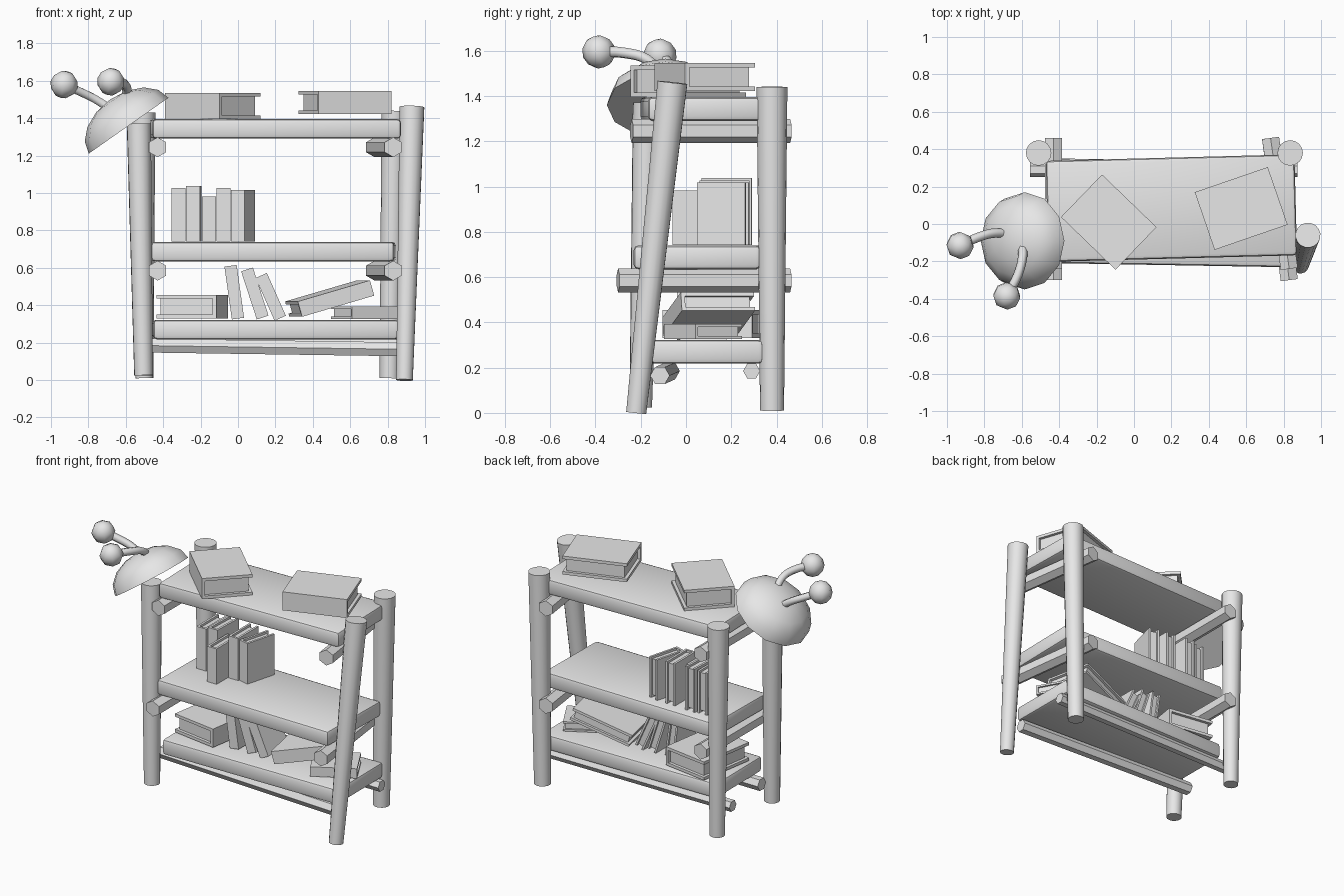
import bpy
import bmesh
import math
from mathutils import Vector, Matrix, Euler

cube = bpy.data.objects.get("Cube")
if cube:
    bpy.data.objects.remove(cube, do_unlink=True)

grey = bpy.data.materials.new("plain_grey")
grey.use_nodes = True
grey.diffuse_color = (0.8, 0.8, 0.8, 1)
grey.node_tree.nodes["Principled BSDF"].inputs["Base Color"].default_value = (0.8, 0.8, 0.8, 1)


def finish(name, bm, matrix=Matrix(), smooth=None):
    """Turn a bmesh into a named object with the shared material."""
    mesh = bpy.data.meshes.new(name)
    bm.to_mesh(mesh)
    bm.free()
    mesh.materials.append(grey)
    obj = bpy.data.objects.new(name, mesh)
    bpy.context.collection.objects.link(obj)
    obj.matrix_world = matrix
    if smooth:
        bpy.ops.object.select_all(action="DESELECT")
        obj.select_set(True)
        bpy.context.view_layer.objects.active = obj
        bpy.ops.object.shade_smooth_by_angle(angle=math.radians(smooth))
    return obj


def placed(loc, rot=(0, 0, 0)):
    angles = [math.radians(a) for a in rot]
    return Matrix.Translation(loc) @ Euler(angles).to_matrix().to_4x4()


def add_box(bm, low, high):
    low, high = Vector(low), Vector(high)
    move = Matrix.Translation((low + high) / 2)
    bmesh.ops.create_cube(bm, size=1, matrix=move @ Matrix.Diagonal((*(high - low), 1)))


def pole(name, start, end, r1, r2, sides, turn=0, smooth=None):
    """Tapered rod between two points."""
    start, end = Vector(start), Vector(end)
    axis = end - start
    bm = bmesh.new()
    bmesh.ops.create_cone(bm, cap_ends=True, segments=sides, radius1=r1, radius2=r2,
                          depth=axis.length)
    spin = Matrix.Rotation(math.radians(turn), 4, "Z")
    aim = axis.to_track_quat("Z", "Y").to_matrix().to_4x4()
    return finish(name, bm, Matrix.Translation((start + end) / 2) @ aim @ spin, smooth)


def shelf(name, loc, size, rot):
    bm = bmesh.new()
    half = Vector(size) / 2
    add_box(bm, -half, half)
    bmesh.ops.bevel(bm, geom=bm.edges[:], offset=0.02, segments=2, profile=0.5, affect="EDGES")
    finish(name, bm, placed(loc, rot), 35)


def book(name, loc, length, width, thick, rot, standing=False):
    """Spine on -y, covers above and below, page block set back on three sides."""
    x, y, z = length / 2, width / 2, thick / 2
    c = min(0.02, thick * 0.2)
    bm = bmesh.new()
    add_box(bm, (-x, -y, z - c), (x, y, z))
    add_box(bm, (-x, -y, -z), (x, y, c - z))
    add_box(bm, (-x, -y, c - z), (x, c - y, z - c))
    add_box(bm, (c - x, c - y, c - z), (x - c, y - c, z - c))
    upright = Matrix.Rotation(math.pi / 2, 4, "Y") if standing else Matrix()
    finish(name, bm, placed(loc, rot) @ upright)


# Legs
pole("front_leg_right_end", (0.89, -0.22, 0), (0.93, -0.06, 1.46), 0.045, 0.067, 16, smooth=35)
pole("back_leg_right_end", (0.81, 0.38, 0.01), (0.835, 0.38, 1.44), 0.053, 0.068, 16, smooth=35)
pole("front_leg_left_end", (-0.505, -0.2, 0.025), (-0.53, -0.17, 1.37), 0.05, 0.065, 16, smooth=35)
pole("back_leg_left_end", (-0.5, 0.38, 0.01), (-0.51, 0.38, 1.43), 0.048, 0.068, 16, smooth=35)

# Cross rails carrying the upper shelves
for level, z, front in (("upper", 1.245, -0.24), ("middle", 0.585, -0.3)):
    pole(level + "_rail_left_end", (-0.43, front, z), (-0.43, 0.46, z), 0.053, 0.053, 6, 0)
    pole(level + "_rail_right_end", (0.83, front, z), (0.73, 0.46, z), 0.053, 0.053, 6, 0)

# Long rails under the bottom shelf
pole("front_long_rail", (-0.52, -0.07, 0.185), (0.86, -0.115, 0.165), 0.043, 0.043, 6, 30)
pole("back_long_rail", (-0.555, 0.29, 0.185), (0.875, 0.29, 0.185), 0.038, 0.038, 6, 30)

# Shelves
shelf("top_shelf", (0.2, 0.085, 1.343), (1.33, 0.54, 0.105), (0, 0, 1.5))
shelf("middle_shelf", (0.19, 0.06, 0.687), (1.3, 0.56, 0.105), (0, 0, -1))
shelf("bottom_shelf", (0.2, 0.085, 0.27), (1.31, 0.5, 0.105), (0, 0, 0.5))

# Books lying on the top shelf
book("top_book_left", (-0.135, 0.01, 1.465), 0.405, 0.316, 0.14, (0, 0, -44))
book("top_book_right", (0.573, 0.083, 1.484), 0.413, 0.326, 0.125, (0, 0, 19))

# Row of upright books on the middle shelf: x, y, height, turn
row = [(-0.318, 0.17, 0.285, 0), (-0.236, 0.18, 0.295, -2), (-0.155, 0.05, 0.24, 0),
       (-0.078, 0.17, 0.285, 0), (0.028, 0.165, 0.275, -15)]
for i, (x, y, height, turn) in enumerate(row):
    book(f"upright_book_{i + 1}", (x, y, 0.742 + height / 2), height, 0.22, 0.074,
         (0, 0, turn), True)

# Books on the bottom shelf
book("flat_book_left", (-0.245, 0.12, 0.393), 0.4, 0.325, 0.125, (0, 0, 81))
book("flat_book_right", (0.68, 0.075, 0.36), 0.29, 0.235, 0.065, (0, 0, 29))
book("slanted_book", (0.49, 0.1, 0.436), 0.41, 0.33, 0.085, (0, -16, 12))
for i, (x, z, height, lean) in enumerate([(-0.02, 0.47, 0.285, -8), (0.09, 0.463, 0.27, -18),
                                          (0.175, 0.445, 0.25, -24)]):
    book(f"leaning_book_{i + 1}", (x, 0.07, z), height, 0.22, 0.066, (0, lean, 0), True)

# Domed cap tilted over the front left leg
bm = bmesh.new()
bmesh.ops.create_uvsphere(bm, u_segments=12, v_segments=8, radius=0.26)
bmesh.ops.bisect_plane(bm, geom=bm.verts[:] + bm.edges[:] + bm.faces[:], dist=0.0001,
                       plane_co=(0, 0, 0), plane_no=(0, 0, 1), clear_inner=True)
bmesh.ops.holes_fill(bm, edges=[e for e in bm.edges if e.is_boundary])
bmesh.ops.scale(bm, vec=(1, 1, 0.66), verts=bm.verts)
finish("domed_cap", bm, placed((-0.585, -0.09, 1.36), (0, -35, 0)), 50)

# Two curved stalks with balls
stalks = {"side": [(-0.67, -0.05, 1.44), (-0.76, -0.05, 1.5), (-0.83, -0.07, 1.535), (-0.93, -0.115, 1.58)],
          "front": [(-0.6, -0.1, 1.48), (-0.595, -0.17, 1.56), (-0.62, -0.27, 1.59), (-0.68, -0.385, 1.595)]}
for name, path in stalks.items():
    curve = bpy.data.curves.new(name + "_stalk", "CURVE")
    curve.dimensions = "3D"
    curve.bevel_depth = 0.025
    curve.bevel_resolution = 1
    curve.resolution_u = 4
    curve.use_fill_caps = True
    spline = curve.splines.new("BEZIER")
    spline.bezier_points.add(len(path) - 1)
    for point, co in zip(spline.bezier_points, path):
        point.co = co
        point.handle_left_type = point.handle_right_type = "AUTO"
    curve.materials.append(grey)
    bpy.context.collection.objects.link(bpy.data.objects.new(name + "_stalk", curve))
    bm = bmesh.new()
    bmesh.ops.create_uvsphere(bm, u_segments=8, v_segments=6, radius=0.074)
    finish(name + "_ball", bm, placed(path[-1], (20, 15, 0)), 60)
